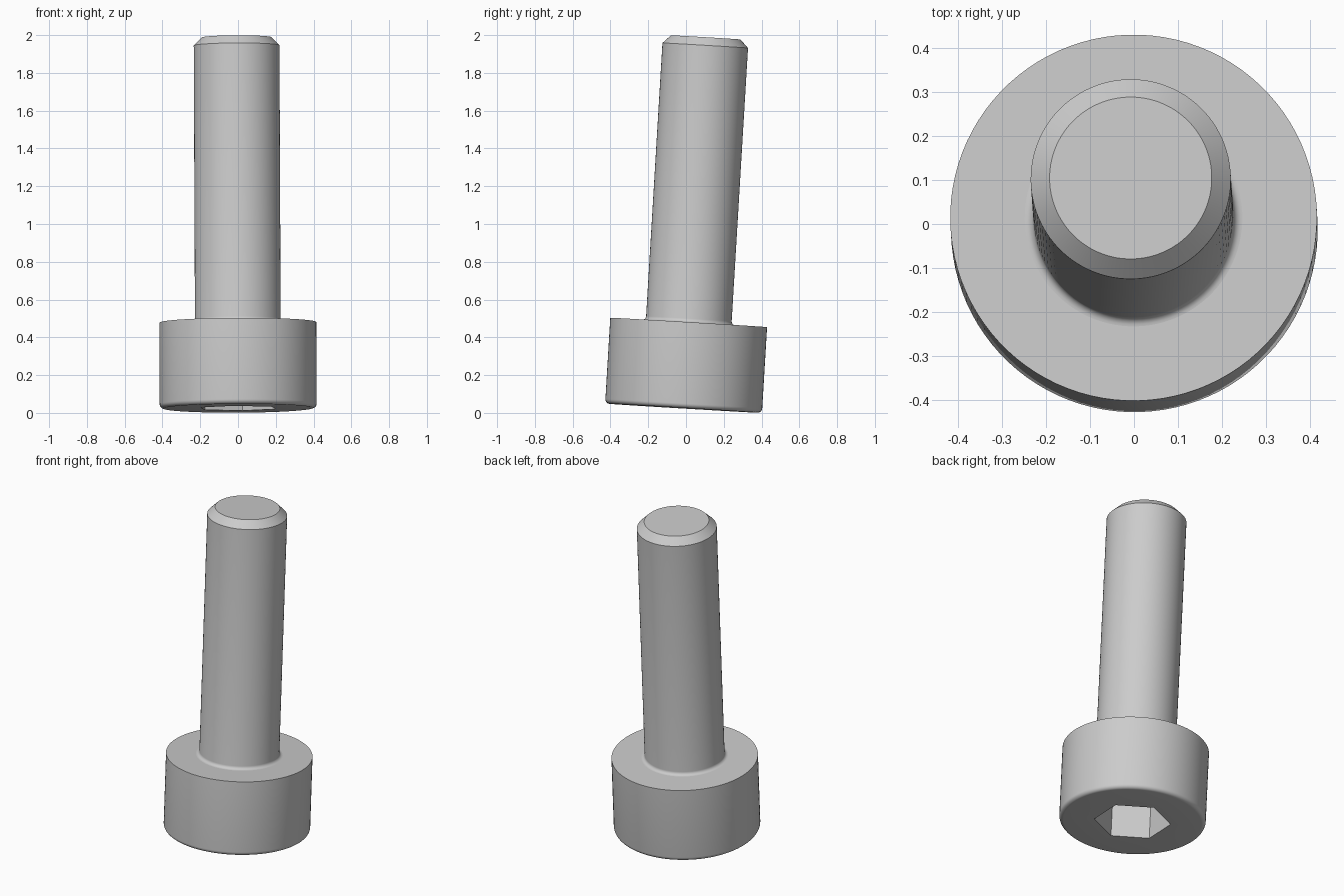
import bpy
import bmesh
from math import cos, sin, pi, radians, sqrt
from mathutils import Matrix

cube = bpy.data.objects.get("Cube")
if cube:
    bpy.data.objects.remove(cube)

SEGMENTS = 96          # divisible by six, so the hexagon corners land on ring points
HEX_PHASE = radians(24)

HEAD_R, HEAD_H, EDGE_R = 0.416, 0.455, 0.024
SHANK_R, LENGTH = 0.227, 1.967
CHAMFER, FILLET = 0.043, 0.02
HEX_R, HEX_DEPTH = 0.218, 0.197

# Whole screw leans slightly backwards
LEAN = (Matrix.Translation((0.001, -0.013, 0.0245))
        @ Matrix.Rotation(radians(-0.25), 4, "Y")
        @ Matrix.Rotation(radians(-3.42), 4, "X"))

steel = bpy.data.materials.new("grey steel")
steel.use_nodes = True
steel.diffuse_color = (0.6, 0.6, 0.6, 1)
steel.node_tree.nodes["Principled BSDF"].inputs["Base Color"].default_value = (0.6, 0.6, 0.6, 1)


def arc(cr, cz, radius, start, end, steps=6):
    """Profile points along a quarter round."""
    angles = [radians(start + (end - start) * i / steps) for i in range(steps + 1)]
    return [(cr + radius * cos(a), cz + radius * sin(a), False) for a in angles]


def ring(bm, radius, z, hexagonal):
    """Ring of points on a circle or on a hexagon."""
    verts = []
    for i in range(SEGMENTS):
        a = 2 * pi * i / SEGMENTS
        r = radius
        if hexagonal:
            r *= sqrt(3) / 2 / cos(a % (pi / 3) - pi / 6)
        verts.append(bm.verts.new((r * cos(a + HEX_PHASE), r * sin(a + HEX_PHASE), z)))
    return verts


def lathe(name, profile, cap_start=False, cap_end=False):
    """Skin a profile of (radius, height, hexagonal) rings."""
    bm = bmesh.new()
    rings = [ring(bm, *p) for p in profile]
    for low, high in zip(rings, rings[1:]):
        for i in range(SEGMENTS):
            j = (i + 1) % SEGMENTS
            bm.faces.new((low[i], low[j], high[j], high[i]))
    if cap_start:
        bm.faces.new(rings[0][::-1])
    if cap_end:
        bm.faces.new(rings[-1])
    mesh = bpy.data.meshes.new(name)
    bm.to_mesh(mesh)
    bm.free()
    mesh.materials.append(steel)
    obj = bpy.data.objects.new(name, mesh)
    bpy.context.collection.objects.link(obj)
    obj.matrix_world = LEAN
    bpy.ops.object.select_all(action="DESELECT")
    obj.select_set(True)
    bpy.context.view_layer.objects.active = obj
    bpy.ops.object.shade_smooth_by_angle(angle=radians(30))
    return obj


# Head: hexagonal socket, rounded lower rim, flat top
lathe("socket_head",
      [(HEX_R, HEX_DEPTH, True), (HEX_R, 0, True)]
      + arc(HEAD_R - EDGE_R, EDGE_R, EDGE_R, -90, 0)
      + [(HEAD_R, HEAD_H, False), (SHANK_R + FILLET, HEAD_H, False)],
      cap_start=True)

# Shank: fillet at the head, straight body, chamfered tip
lathe("shank",
      arc(SHANK_R + FILLET, HEAD_H + FILLET, FILLET, 270, 180)
      + [(SHANK_R, LENGTH - CHAMFER, False), (SHANK_R - CHAMFER, LENGTH, False)],
      cap_end=True)
